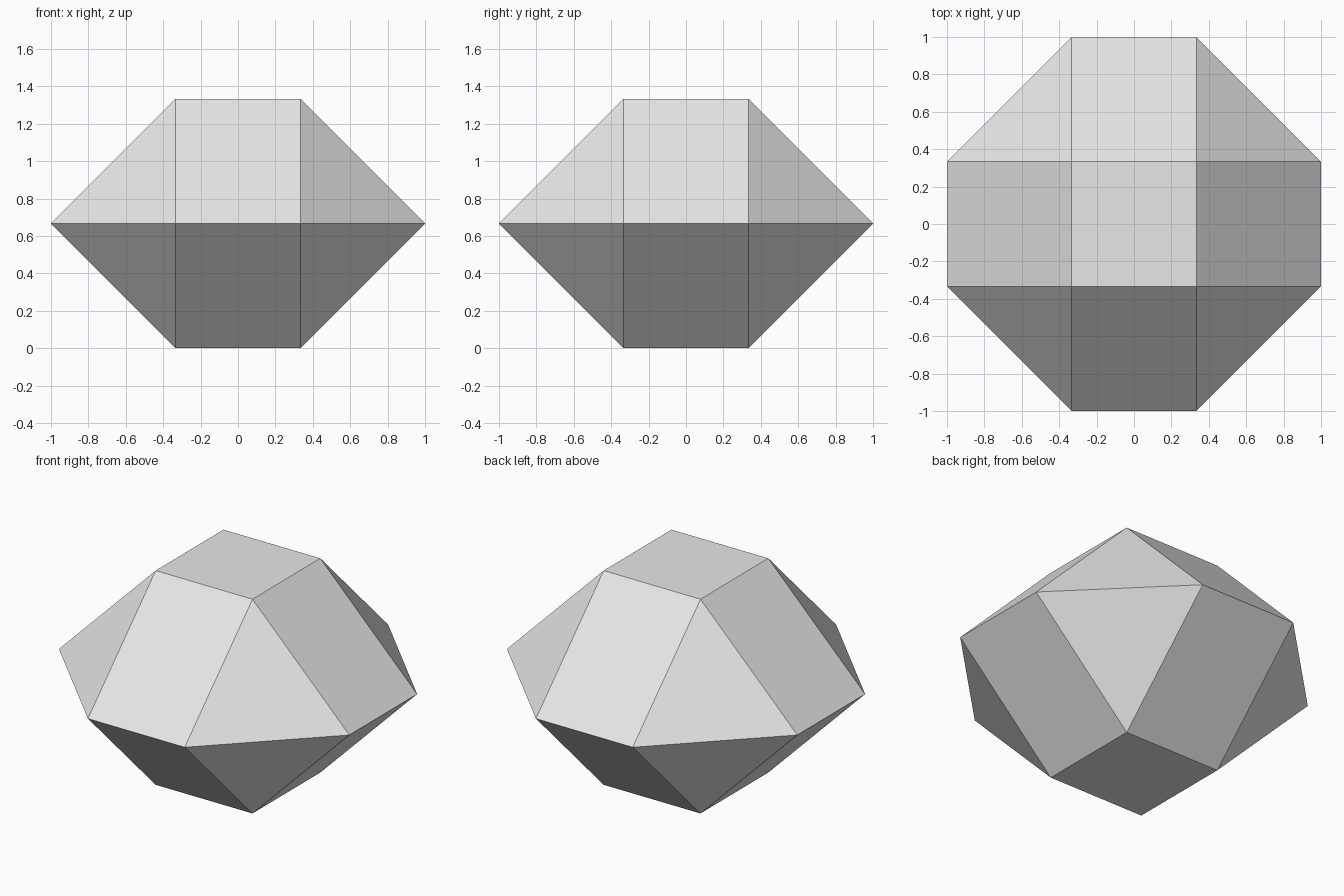
import bpy
import bmesh
import math

cube = bpy.data.objects.get("Cube")
if cube:
    bpy.data.objects.remove(cube, do_unlink=True)

# Stone colour
grey = bpy.data.materials.new("pale_grey")
grey.use_nodes = True
colour = (0.8, 0.8, 0.8, 1)
grey.diffuse_color = colour
grey.node_tree.nodes["Principled BSDF"].inputs["Base Color"].default_value = colour

INNER = 1 / 3          # half width of the flat top and bottom
OUTER = 1.0            # half width of the girdle
MID = OUTER - INNER    # girdle height, giving 45 degree slopes

bm = bmesh.new()

# Corner points: flat top and bottom squares, eight-sided girdle
for sx in (-1, 1):
    for sy in (-1, 1):
        for z in (0, 2 * MID):
            bm.verts.new((sx * INNER, sy * INNER, z))
        bm.verts.new((sx * OUTER, sy * INNER, MID))
        bm.verts.new((sx * INNER, sy * OUTER, MID))

# Facets: wrap the points, then merge coplanar triangles
bmesh.ops.convex_hull(bm, input=bm.verts[:])
bmesh.ops.dissolve_limit(bm, angle_limit=math.radians(1),
                         verts=bm.verts[:], edges=bm.edges[:])
bmesh.ops.recalc_face_normals(bm, faces=bm.faces[:])

mesh = bpy.data.meshes.new("faceted_stone")
bm.to_mesh(mesh)
bm.free()
mesh.materials.append(grey)
stone = bpy.data.objects.new("faceted_stone", mesh)
bpy.context.collection.objects.link(stone)
